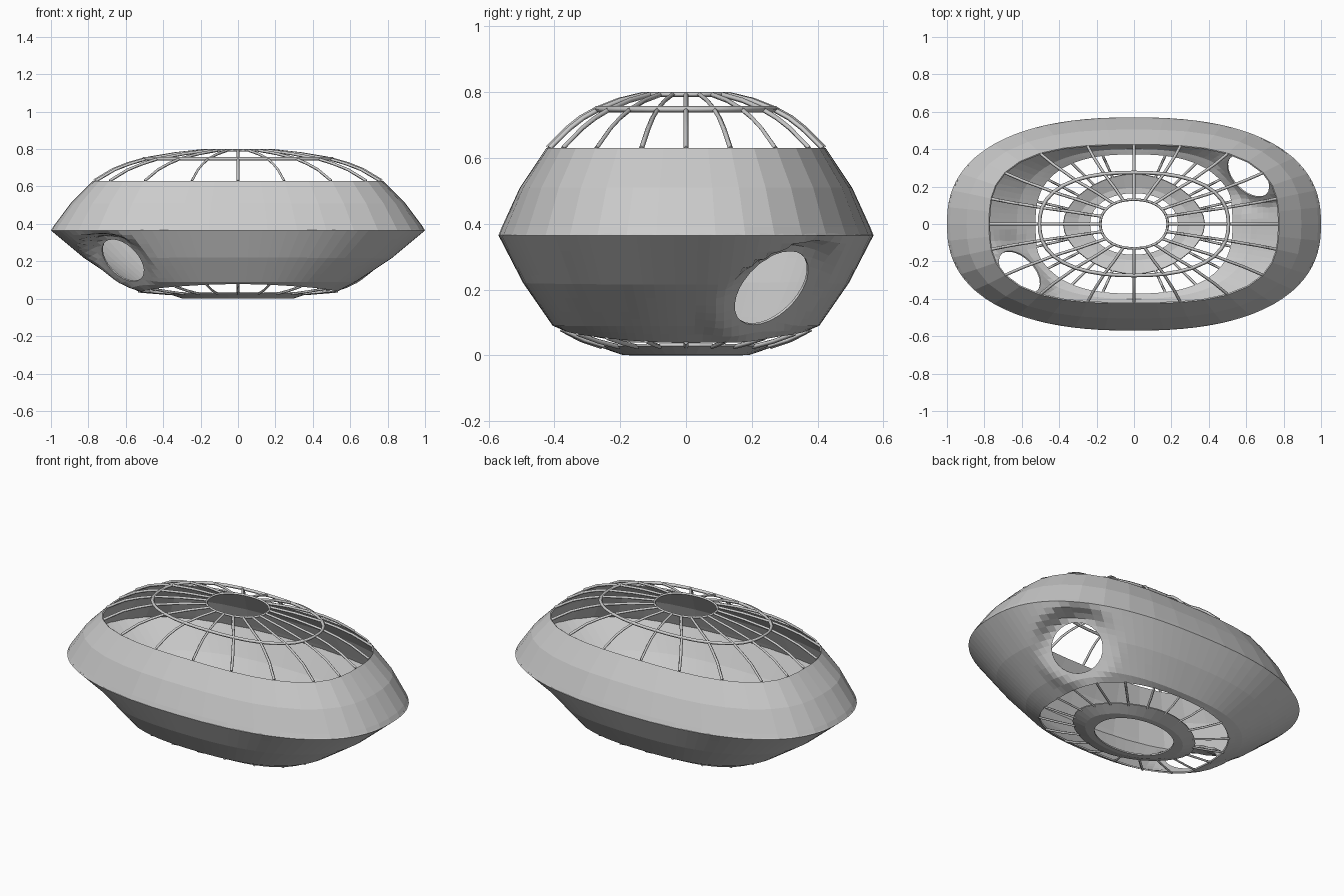
import bpy, bmesh, math
from mathutils import Vector

if "Cube" in bpy.data.objects:
    bpy.data.objects.remove(bpy.data.objects["Cube"])

def oval(a, b, t, n):
    """Point on a rounded-rectangle oval at angle t."""
    c, s = math.cos(t), math.sin(t)
    k = (abs(c) ** n + abs(s) ** n) ** (-1 / n)
    return a * c * k, b * s * k

def make_object(name, bm, thickness=0):
    bmesh.ops.recalc_face_normals(bm, faces=bm.faces)
    me = bpy.data.meshes.new(name)
    bm.to_mesh(me)
    bm.free()
    ob = bpy.data.objects.new(name, me)
    bpy.context.collection.objects.link(ob)
    if thickness:
        m = ob.modifiers.new("thickness", 'SOLIDIFY')
        m.thickness = thickness
        m.offset = -1
    return ob

def loft(name, rows, thickness, segs, tweak=None):
    """Skin between ovals; each row is (a, b, z, exponent, end drop)."""
    bm = bmesh.new()
    rings = []
    for i, (a, b, z, n, drop) in enumerate(rows):
        ring = []
        for j in range(segs):
            t = 2 * math.pi * j / segs
            x, y = oval(a, b, t, n)
            p = Vector((x, y, z - drop * math.cos(t) ** 2))
            if tweak and i > 0:
                p = tweak(p)
            ring.append(bm.verts.new(p))
        rings.append(ring)
    for r0, r1 in zip(rings, rings[1:]):
        for j in range(segs):
            k = (j + 1) % segs
            bm.faces.new((r0[j], r0[k], r1[k], r1[j]))
    return make_object(name, bm, thickness)

def bars(name, paths, radius, cyclic=False):
    """Square-section bars along point paths."""
    cu = bpy.data.curves.new(name, 'CURVE')
    cu.dimensions = '3D'
    cu.bevel_depth = radius
    cu.bevel_resolution = 0
    cu.use_fill_caps = True
    for pts in paths:
        sp = cu.splines.new('POLY')
        sp.points.add(len(pts) - 1)
        for q, p in zip(sp.points, pts):
            q.co = (*p, 1)
        sp.use_cyclic_u = cyclic
    ob = bpy.data.objects.new(name, cu)
    bpy.context.collection.objects.link(ob)
    return ob

def ribs(name, rows, radius, count=20):
    bars(name, [[(*oval(a, b, 2 * math.pi * i / count, n), z - drop * math.cos(2 * math.pi * i / count) ** 2)
                 for a, b, z, n, drop in rows] for i in range(count)], radius)

def hoop(name, a, b, z, n, radius):
    bars(name, [[(*oval(a, b, 2 * math.pi * i / 40, n), z) for i in range(40)]], radius, True)

# Upper sloping band
loft("upper_band", [(1.0, 0.57, 0.365, 2.4, 0), (0.985, 0.56, 0.39, 2.4, 0),
                    (0.895, 0.505, 0.51, 2.6, 0), (0.775, 0.425, 0.63, 2.9, 0)], 0.008, 40)

# Lower hull, dented flat around two diagonal portholes
PORTS = [(Vector((s * 0.615, s * 0.26, 0.205)), Vector((s, s, -1)).normalized()) for s in (-1, 1)]

def dent(p):
    for c, n in PORTS:
        d = (p - c).dot(n)
        rad = (p - c - n * d).length
        if d > -0.2 and rad < 0.25:
            u = min(1, max(0, (0.25 - rad) / 0.09))
            p = p - n * d * u * u * (3 - 2 * u)
    return p

def lerp_rows(r0, r1, steps):
    return [tuple(p + (q - p) * i / steps for p, q in zip(r0, r1)) for i in range(steps)]

top, mid = (1.0, 0.57, 0.365, 2.4, 0), (0.82, 0.495, 0.22, 2.4, 0.005)
low, lip = (0.63, 0.405, 0.09, 2.5, 0.0), (0.53, 0.375, 0.078, 2.6, 0.04)
hull = loft("lower_hull", lerp_rows(top, mid, 6) + lerp_rows(mid, low, 6) + lerp_rows(low, lip, 2) + [lip],
            0.008, 96, dent)

# Round porthole cut-outs
for c, n in PORTS:
    bpy.ops.mesh.primitive_cylinder_add(vertices=28, radius=0.137, depth=0.24, location=c,
                                        rotation=n.to_track_quat('Z', 'Y').to_euler())
    cutter = bpy.context.object
    cutter.name = "porthole_cutter"
    cutter.hide_render = True
    m = hull.modifiers.new("porthole", 'BOOLEAN')
    m.operation = 'DIFFERENCE'
    m.solver = 'EXACT'
    m.object = cutter
    bpy.context.view_layer.objects.active = hull
    for mod in list(hull.modifiers):
        bpy.ops.object.modifier_apply(modifier=mod.name)
    bpy.data.objects.remove(cutter)

# Open roof cage
ribs("roof_ribs", [(0.77, 0.42, 0.63, 2.9, 0), (0.67, 0.36, 0.69, 2.7, 0), (0.59, 0.32, 0.722, 2.5, 0),
                   (0.5, 0.273, 0.748, 2.4, 0), (0.34, 0.205, 0.775, 2.3, 0), (0.18, 0.13, 0.793, 2.2, 0)], 0.008)
hoop("roof_middle_hoop", 0.505, 0.275, 0.748, 2.4, 0.01)
hoop("roof_top_hoop", 0.18, 0.13, 0.793, 2.2, 0.007)

# Floor ring and the ribs that carry it
loft("floor_ring", [(0.38, 0.27, 0.028, 1.8, 0), (0.3, 0.195, 0.002, 2.0, 0), (0.235, 0.165, 0.0, 2.1, 0)], 0.008, 40)
ribs("floor_ribs", [(0.535, 0.38, 0.08, 2.6, 0.04), (0.45, 0.32, 0.048, 2.2, 0.015),
                    (0.36, 0.255, 0.026, 1.9, 0)], 0.007)
